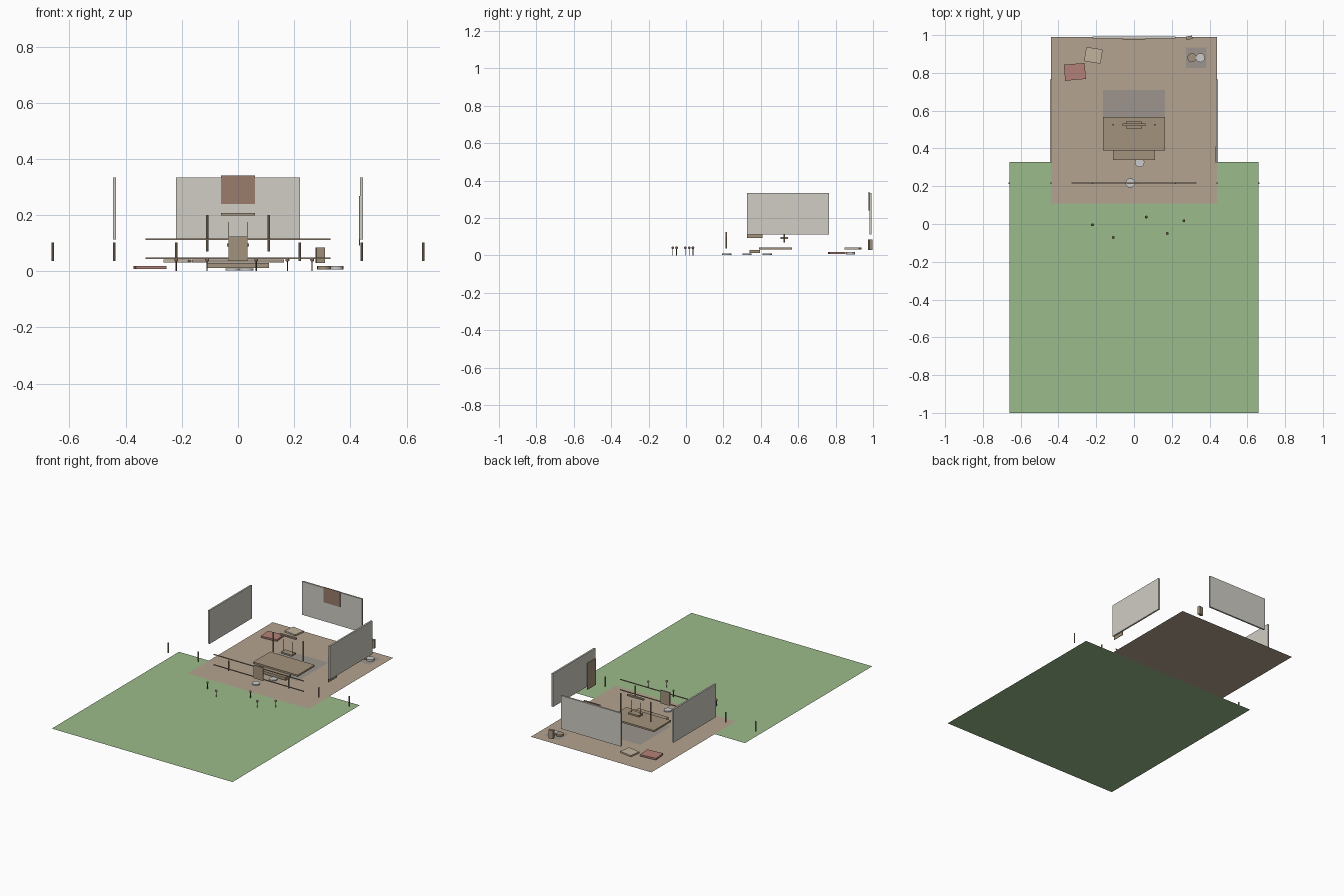
import bpy, math

if "Cube" in bpy.data.objects:
    bpy.data.objects.remove(bpy.data.objects["Cube"])

def mat(name, r, g, b):
    m = bpy.data.materials.new(name)
    m.diffuse_color = (r, g, b, 1)
    m.use_nodes = True
    m.node_tree.nodes["Principled BSDF"].inputs["Base Color"].default_value = m.diffuse_color
    return m

GRASS = mat("grass_green", 0.33, 0.50, 0.26)
FLOOR = mat("earth_tan", 0.46, 0.37, 0.28)
WOOD = mat("wood", 0.37, 0.29, 0.20)
WALL = mat("plaster", 0.63, 0.61, 0.55)
CLOTH = mat("hanging_brown", 0.32, 0.20, 0.15)
PINK = mat("cushion_pink", 0.45, 0.22, 0.19)
BEIGE = mat("cushion_beige", 0.54, 0.45, 0.34)
SHADE = mat("mat_grey", 0.34, 0.30, 0.27)
STONE = mat("stone", 0.55, 0.55, 0.53)
DARK = mat("dark_metal", 0.10, 0.08, 0.06)

def finish(name, material, rot=0):
    o = bpy.context.object
    o.name = name
    o.rotation_euler.z = math.radians(rot)
    o.data.materials.append(material)
    return o

def box(name, x, y, z, material, rot=0):
    """Box from (min, max) pairs, turned about its own centre."""
    bpy.ops.mesh.primitive_cube_add(size=1, location=[sum(p) / 2 for p in (x, y, z)])
    o = bpy.context.object
    o.scale = [p[1] - p[0] for p in (x, y, z)]
    return finish(name, material, rot)

def sheet(name, x, y, z, material):
    bpy.ops.mesh.primitive_plane_add(size=1, location=(sum(x) / 2, sum(y) / 2, z))
    bpy.context.object.scale = (x[1] - x[0], y[1] - y[0], 1)
    return finish(name, material)

def rod(name, x, y, z0, z1, r, material, sides=8):
    bpy.ops.mesh.primitive_cylinder_add(vertices=sides, radius=r, depth=z1 - z0,
                                        location=(x, y, (z0 + z1) / 2))
    o = finish(name, material)
    bpy.ops.object.shade_smooth_by_angle()
    return o

# Ground sheets
sheet("lawn", (-0.66, 0.66), (-1, 0.327), 0, GRASS)
sheet("courtyard_floor", (-0.44, 0.44), (0.108, 0.99), 0.001, FLOOR)
sheet("rug", (-0.163, 0.163), (0.39, 0.71), 0.002, SHADE)
sheet("corner_mat", (0.275, 0.385), (0.825, 0.935), 0.002, SHADE)

# Walls with hangings
box("back_wall", (-0.22, 0.22), (0.981, 0.992), (0.113, 0.333), WALL)
for s, side in ((-1, "left"), (1, "right")):
    box(side + "_wall", (s * 0.44 - 0.0055, s * 0.44 + 0.0055), (0.325, 0.765),
        (0.113, 0.333), WALL)
box("back_hanging", (-0.06, 0.06), (0.976, 0.981), (0.24, 0.34), CLOTH)
box("side_hanging", (0.431, 0.435), (0.325, 0.41), (0.092, 0.267), WOOD)

# Platform and step
box("platform", (-0.163, 0.163), (0.39, 0.567), (0.031, 0.042), WOOD)
box("platform_step", (-0.11, 0.11), (0.34, 0.395), (0.012, 0.03), WOOD)

# Hanging seat frame
for s in (-1, 1):
    rod("frame_post", s * 0.11, 0.525, 0.07, 0.2, 0.0045, WOOD)
    rod("seat_cord", s * 0.033, 0.525, 0.092, 0.175, 0.0018, DARK, 6)
box("frame_beam", (-0.06, 0.06), (0.518, 0.532), (0.198, 0.207), WOOD)
box("hanging_seat", (-0.04, 0.04), (0.504, 0.546), (0.087, 0.098), WOOD)

# Fence with gate
for s in (-1, 1):
    for x in (0.22, 0.44, 0.66):
        rod("fence_post", s * x, 0.216, 0.036, 0.102, 0.0045, WOOD)
for z in (0.046, 0.114):
    box("fence_rail", (-0.33, 0.33), (0.2135, 0.2185), (z - 0.0025, z + 0.0025), WOOD)
box("gate", (-0.034, 0.034), (0.2125, 0.2195), (0.037, 0.124), WOOD)

# Stepping stones
for x, y in ((-0.02, 0.217), (0.03, 0.326), (-0.02, 0.434)):
    rod("stepping_stone", x, y, 0.002, 0.009, 0.025, STONE, 16)

# Cushions
box("pink_cushion", (-0.368, -0.258), (0.763, 0.848), (0.008, 0.019), PINK, 5)
box("beige_cushion", (-0.259, -0.171), (0.855, 0.931), (0.031, 0.042), BEIGE, -9)

# Bowls and wall box in the corner
rod("bowl_tan", 0.306, 0.88, 0.006, 0.018, 0.024, WOOD, 16)
rod("bowl_pale", 0.351, 0.88, 0.006, 0.018, 0.024, STONE, 16)
box("wall_box", (0.277, 0.309), (0.977, 0.995), (0.03, 0.085), WOOD, 10)

# Flowers on the lawn
for x, y in ((-0.22, -0.004), (-0.11, -0.071), (0.065, 0.037), (0.176, -0.05), (0.264, 0.017)):
    rod("flower_stem", x, y, 0, 0.04, 0.0022, DARK, 6)
    bpy.ops.mesh.primitive_uv_sphere_add(segments=10, ring_count=6, radius=0.0075,
                                         location=(x, y, 0.041))
    finish("flower_head", CLOTH)
    bpy.ops.object.shade_smooth_by_angle()
